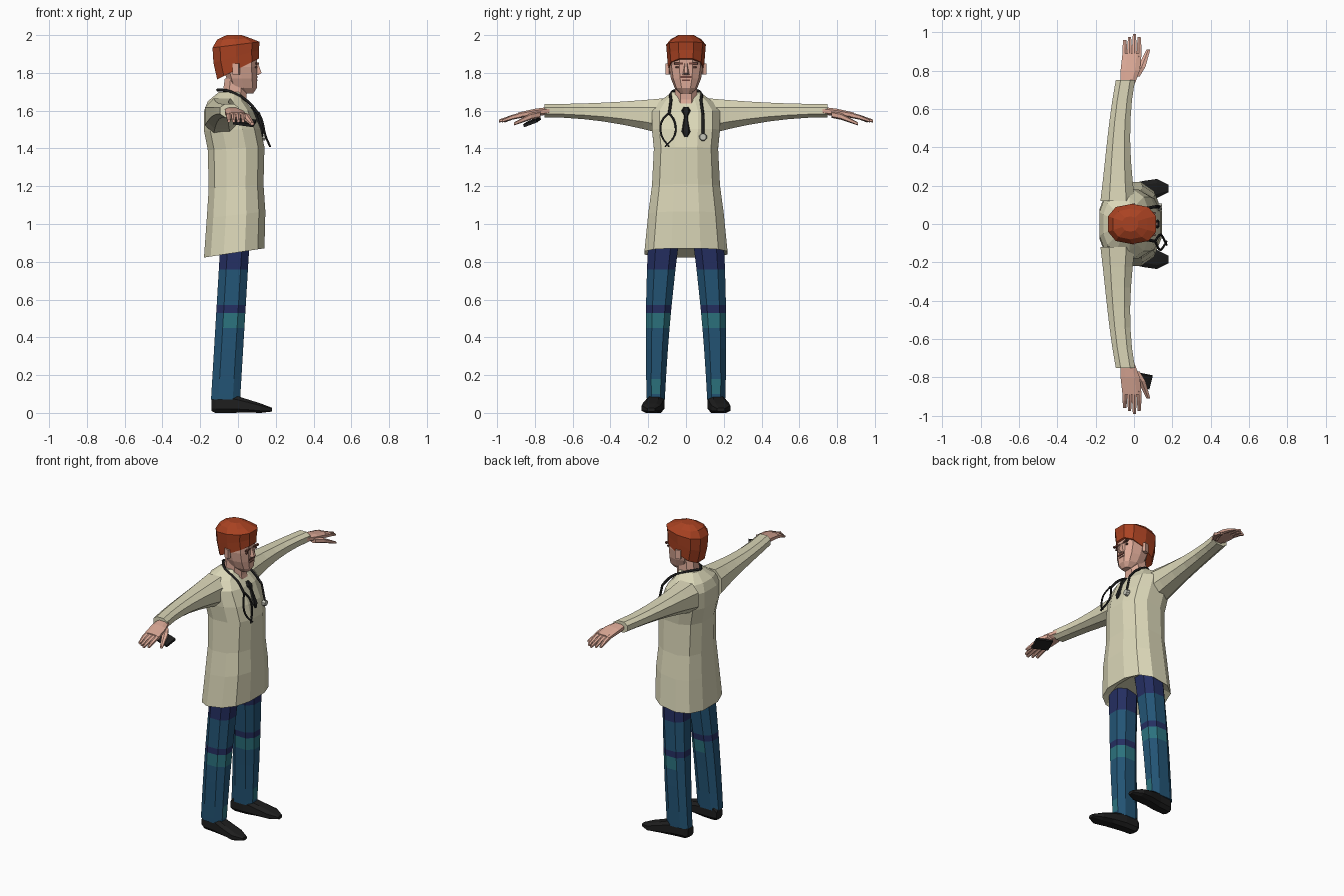
import bpy, bmesh, math
from mathutils import Euler, Matrix

cube = bpy.data.objects.get("Cube")
if cube:
    bpy.data.objects.remove(cube, do_unlink=True)


def material(name, red, green, blue):
    mat = bpy.data.materials.new(name)
    mat.use_nodes = True
    mat.diffuse_color = (red, green, blue, 1)
    shader = mat.node_tree.nodes["Principled BSDF"]
    shader.inputs["Base Color"].default_value = mat.diffuse_color
    return mat


COAT = material("cream_coat", .71, .68, .48)
SKIN = material("skin", .72, .4, .31)
HAIR = material("red_hair", .4, .055, .016)
DENIM = material("denim_blue", .017, .09, .18)
NAVY = material("navy", .018, .028, .12)
TEAL = material("worn_teal", .025, .17, .21)
BLACK = material("black", .013, .013, .013)
BROWN = material("facial_hair", .16, .06, .045)
METAL = material("pale_metal", .55, .55, .48)


def finish(name, bm, mats):
    bmesh.ops.recalc_face_normals(bm, faces=bm.faces[:])
    mesh = bpy.data.meshes.new(name)
    bm.to_mesh(mesh)
    bm.free()
    for mat in mats:
        mesh.materials.append(mat)
    bpy.context.collection.objects.link(bpy.data.objects.new(name, mesh))


def signed_power(value, power):
    return math.copysign(abs(value) ** power, value)


def section(sides, power):
    """Rounded unit outline, scaled so that it touches its bounds."""
    angles = [math.tau * (i + .5) / sides for i in range(sides)]
    us = [signed_power(math.cos(angle), power) for angle in angles]
    vs = [signed_power(math.sin(angle), power) for angle in angles]
    return [(u / max(us), v / max(vs)) for u, v in zip(us, vs)]


def loft(name, axis, rings, *mats, sides=8, power=.8, tilt=0, mirror=1, rule=None):
    """Skin rings of (position, centre, radius, centre, radius) along an axis.
    Rings of four values have their second centre at zero."""
    along = "xyz".index(axis)
    first, second = [i for i in range(3) if i != along]
    bm = bmesh.new()
    loops = []
    for k, ring in enumerate(rings):
        position, centre_a, radius_a = ring[:3]
        centre_b = ring[3] if len(ring) > 4 else 0
        fade = (1 - k / (len(rings) - 1)) ** 2
        loop = []
        for u, v in section(sides, power):
            co = [0, 0, 0]
            co[first] = centre_a + radius_a * u
            co[second] = centre_b + ring[-1] * v
            co[along] = position + tilt * fade * co[first]
            co[1] *= mirror
            loop.append(bm.verts.new(co))
        loops.append(loop)
    for low, high in zip(loops, loops[1:]):
        for i in range(sides):
            bm.faces.new((low[i - 1], low[i], high[i], high[i - 1]))
    bm.faces.new(loops[0])
    bm.faces.new(loops[-1])
    bmesh.ops.recalc_face_normals(bm, faces=bm.faces[:])
    if rule:
        for face in bm.faces:
            face.material_index = rule(face.calc_center_median(), face.normal)
    finish(name, bm, mats)


def box(name, place, size, mat, turn=(0, 0, 0)):
    bm = bmesh.new()
    bmesh.ops.create_cube(bm, size=1, matrix=Matrix.LocRotScale(place, Euler(turn), size))
    finish(name, bm, [mat])


def tube(name, points, radius):
    curve = bpy.data.curves.new(name, "CURVE")
    curve.dimensions = "3D"
    curve.bevel_depth, curve.bevel_resolution, curve.resolution_u = radius, 0, 3
    curve.use_fill_caps = True
    spline = curve.splines.new("BEZIER")
    spline.bezier_points.add(len(points) - 1)
    for knot, point in zip(spline.bezier_points, points):
        knot.co = point
        knot.handle_left_type = knot.handle_right_type = "AUTO"
    curve.materials.append(BLACK)
    ob = bpy.data.objects.new(name, curve)
    bpy.context.collection.objects.link(ob)
    bpy.ops.object.select_all(action="DESELECT")
    ob.select_set(True)
    bpy.context.view_layer.objects.active = ob
    bpy.ops.object.convert(target="MESH")


# Coat body, with a hollow hem that dips at the back
loft("coat_body", "z", [
    (.89, -.02, .1, .17), (.85, -.02, .16, .22), (1.05, -.01, .155, .2),
    (1.2, -.01, .145, .18), (1.4, -.01, .15, .17), (1.5, -.03, .15, .18),
    (1.6, -.05, .13, .18), (1.65, -.06, .1, .14), (1.7, -.04, .06, .07)],
    COAT, sides=12, tilt=.2)

# Neck, head and hair
loft("neck", "z", [(1.6, 0, .06, .05), (1.66, -.02, .065, .06), (1.77, -.01, .06, .055)], SKIN)
loft("head", "z", [
    (1.69, .05, .03, .03), (1.72, .03, .07, .06), (1.77, .02, .08, .08),
    (1.83, .01, .09, .09), (1.92, 0, .1, .085)], SKIN, sides=10)
loft("nose", "z", [(1.79, .1, .01, .018), (1.8, .1, .025, .016), (1.85, .09, .016, .009)],
     SKIN, sides=6)
loft("hair", "z", [
    (1.82, 0, .11, .095), (1.89, -.01, .12, .1), (1.95, -.01, .125, .105),
    (1.98, -.02, .09, .08), (2, -.02, .04, .04)], HAIR, sides=10, tilt=.5)
box("moustache", (.098, 0, 1.778), (.012, .056, .012), BROWN)
box("mouth", (.097, 0, 1.76), (.01, .04, .008), BROWN)


def leg_ring(z):
    return z, .06 * z - .07, .077, .16 - .05 * z * z, .045 + .04 * z


def leg_colour(centre, normal):
    """Navy hip and knee bands, worn patches on the shin and ankle."""
    if centre.z > .76 or .53 < centre.z < .57:
        return 1
    shin = .45 < centre.z < .53 and normal.x > -.4
    ankle = .1 < centre.z < .18 and normal.x > .6
    return 2 if shin or ankle else 0


def sleeve_ring(t):
    swell = (1 - t) ** 2
    return (.12 + .63 * t, .04 * t ** 3 - .085, .05 + .04 * swell,
            1.6 - .03 * swell, .035 + .06 * swell)


for side, name in ((1, "left_"), (-1, "right_")):
    # Face details
    box(name + "brow", (.1, side * .04, 1.85), (.016, .046, .01), BROWN, (0, 0, side * -.2))
    box(name + "eye", (.094, side * .04, 1.83), (.009, .03, .008), BROWN, (0, 0, side * -.25))
    box(name + "ear", (-.01, side * .095, 1.82), (.035, .02, .058), SKIN, (0, 0, side * .3))

    # Sleeve, palm, fingers and thumb
    loft(name + "sleeve", "y", [sleeve_ring(i / 6) for i in range(7)], COAT, mirror=side)
    loft(name + "palm", "y", [
        (.72, -.035, .035, 1.6, .02), (.8, -.02, .05, 1.59, .02),
        (.89, -.01, .05, 1.575, .015)], SKIN, mirror=side)
    for finger in range(4):
        x = -.048 + finger * .025
        tip = .99 - .015 * abs(finger - 2)
        loft(name + "finger_" + str(finger + 1), "y", [
            (.87, x, .013, 1.577, .015), (.92, x, .012, 1.565, .013),
            (tip, x, .008, 1.545, .008)], SKIN, sides=6, mirror=side)
    loft(name + "thumb", "y", [
        (.77, .01, .02, 1.58, .018), (.82, .04, .02, 1.57, .018),
        (.91, .075, .01, 1.53, .008)], SKIN, sides=6, mirror=side)

    # Trouser leg and shoe
    heights = (.07, .1, .18, .34, .45, .53, .57, .76, .93)
    loft(name + "leg", "z", [leg_ring(z) for z in heights], DENIM, NAVY, TEAL,
         mirror=side, rule=leg_colour)
    loft(name + "shoe", "x", [
        (-.14, .15, .03, .04, .03), (-.12, .155, .04, .05, .05), (-.04, .16, .045, .05, .05),
        (.05, .175, .05, .037, .035), (.12, .185, .05, .025, .025), (.18, .185, .02, .017, .01)],
        BLACK, power=.65, mirror=side)

    # Stethoscope: half of the neck loop, then one of the two ear tubes
    tube(name + "neck_tube", [
        (-.11, 0, 1.71), (-.04, side * .075, 1.7), (.05, side * .08, 1.65),
        (.11, side * .09, 1.58)], .008)
    bow = -.095 + .035 * side
    tube(name + "ear_tube", [
        (.11, -.09, 1.59), (.13, bow, 1.54), (.145, bow, 1.47),
        (.17, -.1 - .01 * side, 1.41)], .006)

# Stethoscope chest piece
tube("chest_tube", [(.11, .09, 1.58), (.135, .09, 1.47)], .008)
loft("chest_piece", "x", [(.125, .09, .02, 1.46, .02), (.145, .09, .016, 1.46, .016)],
     METAL, power=1)

# Tie with its knot
loft("tie", "z", [
    (1.46, .125, .008, .01), (1.49, .12, .012, .026), (1.57, .09, .014, .01),
    (1.6, .08, .014, .025), (1.62, .065, .014, .012)], BLACK, sides=6)

# Phone under the right hand
box("phone", (.035, -.815, 1.54), (.11, .075, .016), BLACK, (.35, .14, -.2))
